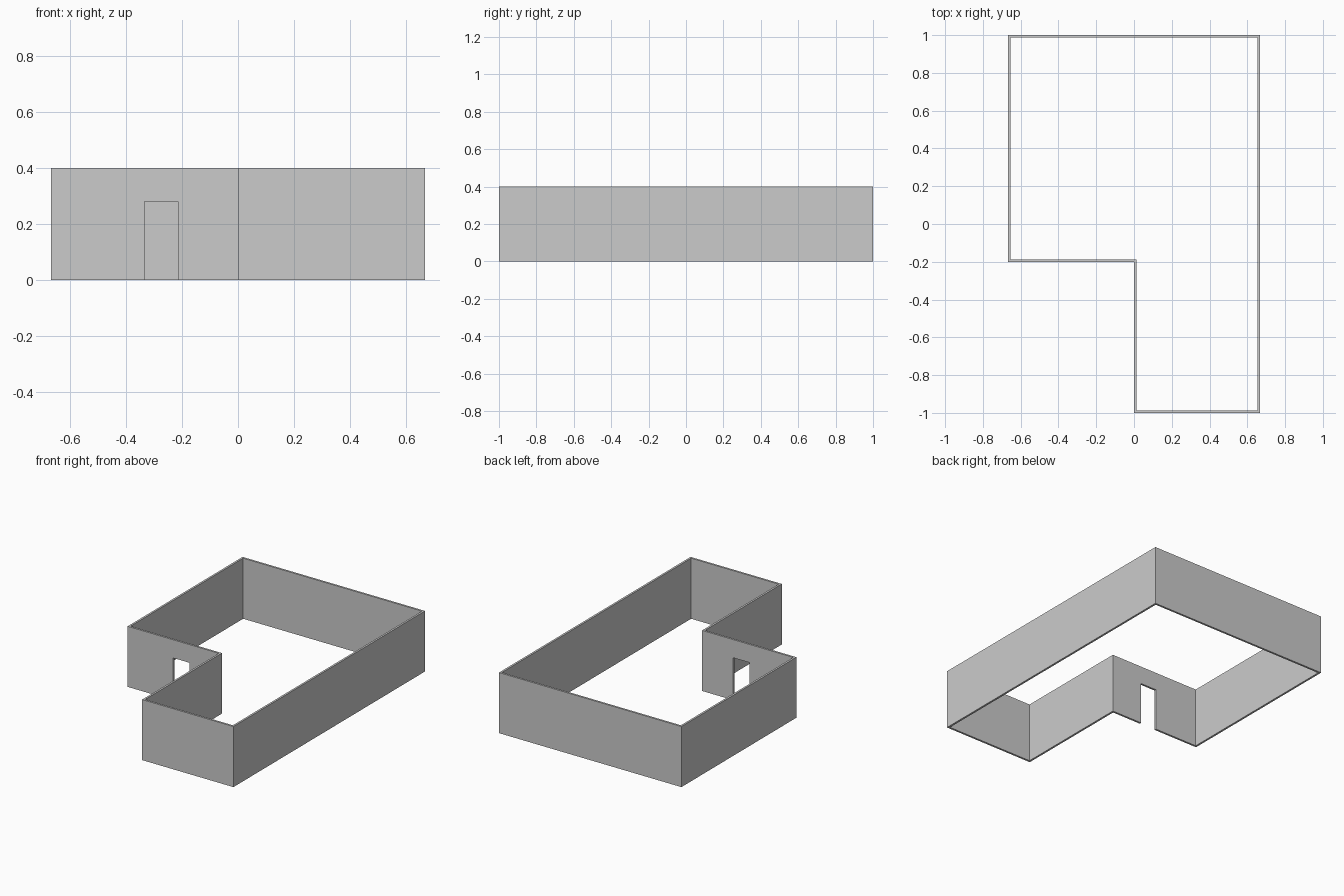
import bpy
import bmesh

default_cube = bpy.data.objects.get("Cube")
if default_cube:
    bpy.data.objects.remove(default_cube, do_unlink=True)

WIDTH, DEPTH, HEIGHT = 1.3333, 2.0, 0.4
THICKNESS = 0.0133
STEP_X, STEP_Y = 0.0, -0.2
DOOR_LEFT, DOOR_RIGHT, DOOR_HEIGHT = -0.3333, -0.2133, 0.28

# Plain grey plaster
plaster = bpy.data.materials.new("grey_plaster")
plaster.use_nodes = True
grey = (0.6, 0.6, 0.6, 1)
plaster.diffuse_color = grey
plaster.node_tree.nodes["Principled BSDF"].inputs["Base Color"].default_value = grey


def add_object(name, bm):
    mesh = bpy.data.meshes.new(name)
    bm.to_mesh(mesh)
    bm.free()
    mesh.materials.append(plaster)
    obj = bpy.data.objects.new(name, mesh)
    bpy.context.collection.objects.link(obj)
    return obj


# L-shaped outer wall line, counter-clockwise from above
x, y = WIDTH / 2, DEPTH / 2
outline = [(STEP_X, -y), (x, -y), (x, y), (-x, y), (-x, STEP_Y), (STEP_X, STEP_Y)]
bm = bmesh.new()
lower = [bm.verts.new((px, py, 0)) for px, py in outline]
upper = [bm.verts.new((px, py, HEIGHT)) for px, py in outline]
for i in range(len(outline)):
    j = (i + 1) % len(outline)
    bm.faces.new((lower[i], lower[j], upper[j], upper[i]))
walls = add_object("perimeter_walls", bm)

# Thicken inwards with mitred corners
solidify = walls.modifiers.new("wall_thickness", 'SOLIDIFY')
solidify.thickness = THICKNESS
solidify.offset = -1
solidify.use_even_offset = True

# Doorway through the recessed front wall, open at the ground
bm = bmesh.new()
bmesh.ops.create_cube(bm, size=1)
bmesh.ops.scale(bm, vec=(DOOR_RIGHT - DOOR_LEFT, 0.1, DOOR_HEIGHT * 2), verts=bm.verts)
bmesh.ops.translate(bm, vec=((DOOR_LEFT + DOOR_RIGHT) / 2, STEP_Y, 0), verts=bm.verts)
cutter = add_object("doorway_cutter", bm)
cutter.hide_render = True
cutter.hide_set(True)
cutter.display_type = 'WIRE'

doorway = walls.modifiers.new("doorway", 'BOOLEAN')
doorway.operation = 'DIFFERENCE'
doorway.solver = 'EXACT'
doorway.object = cutter
